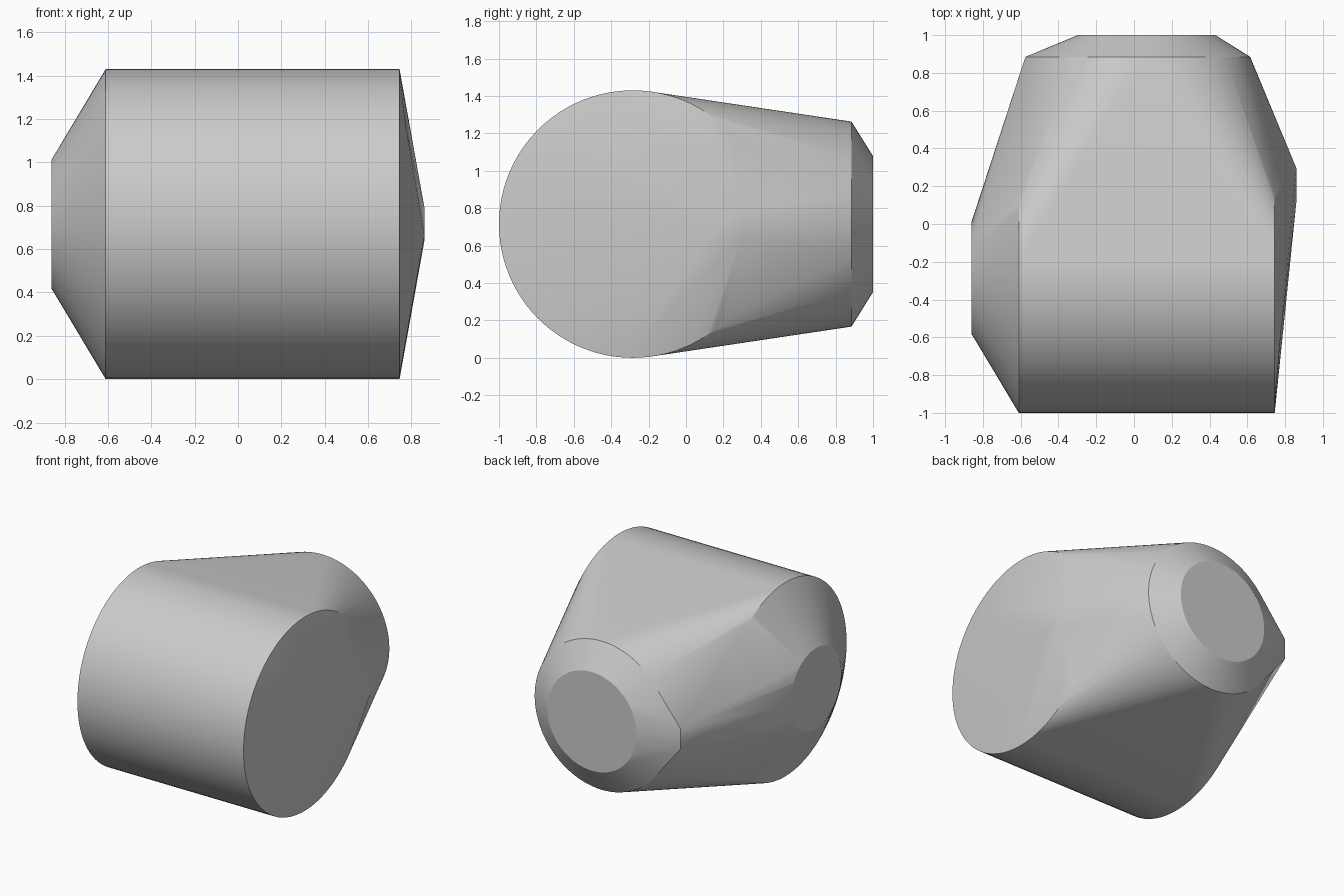
import bpy, bmesh, math
from mathutils import Vector

old = bpy.data.objects.get("Cube")
if old:
    bpy.data.objects.remove(old, do_unlink=True)

MID = 0.715  # height of the common axis

grey = bpy.data.materials.new("plain_grey")
colour = (0.6, 0.6, 0.6, 1)
grey.diffuse_color = colour
grey.use_nodes = True
grey.node_tree.nodes["Principled BSDF"].inputs["Base Color"].default_value = colour

bm = bmesh.new()


def ring(centre, radius, axis, sides=96):
    """Add a circle of points around the x or y axis."""
    for i in range(sides):
        a = math.tau * i / sides
        u, w = radius * math.cos(a), radius * math.sin(a)
        offset = (0, u, w) if axis == "x" else (u, 0, w)
        bm.verts.new(Vector(centre) + Vector(offset))


# Wide drum across the front
for x in (-0.61, 0.745):
    ring((x, -0.285, MID), MID, "x")

# Tapered end cap of the drum
ring((-0.86, -0.285, MID), 0.297, "x")

# Chamfered round end at the back
ring((0.067, 0.885, MID), 0.548, "y")
ring((0.067, 1.0, MID), 0.364, "y")

# Short upright corner edges on both flanks
for x, y in ((-0.575, 0.885), (0.86, 0.295)):
    for z in (0.64, 0.79):
        bm.verts.new((x, y, z))

# Shallow peak on the flat end of the drum
bm.verts.new((0.86, 0.12, 0.66))
bm.verts.new((0.778, -0.57, 1.14))

# Stretch one skin over all the sections
hull = bmesh.ops.convex_hull(bm, input=bm.verts[:])
inside = {g for g in hull["geom_interior"] + hull["geom_unused"]
          if isinstance(g, bmesh.types.BMVert)}
bmesh.ops.delete(bm, geom=list(inside), context="VERTS")
bmesh.ops.dissolve_limit(bm, angle_limit=math.radians(0.2),
                         verts=bm.verts[:], edges=bm.edges[:])
bmesh.ops.recalc_face_normals(bm, faces=bm.faces[:])

mesh = bpy.data.meshes.new("hull_body")
bm.to_mesh(mesh)
bm.free()
mesh.materials.append(grey)
body = bpy.data.objects.new("hull_body", mesh)
bpy.context.collection.objects.link(body)

# Smooth curves with crisp rims
bpy.ops.object.select_all(action="DESELECT")
body.select_set(True)
bpy.context.view_layer.objects.active = body
bpy.ops.object.shade_smooth_by_angle(angle=math.radians(20))
